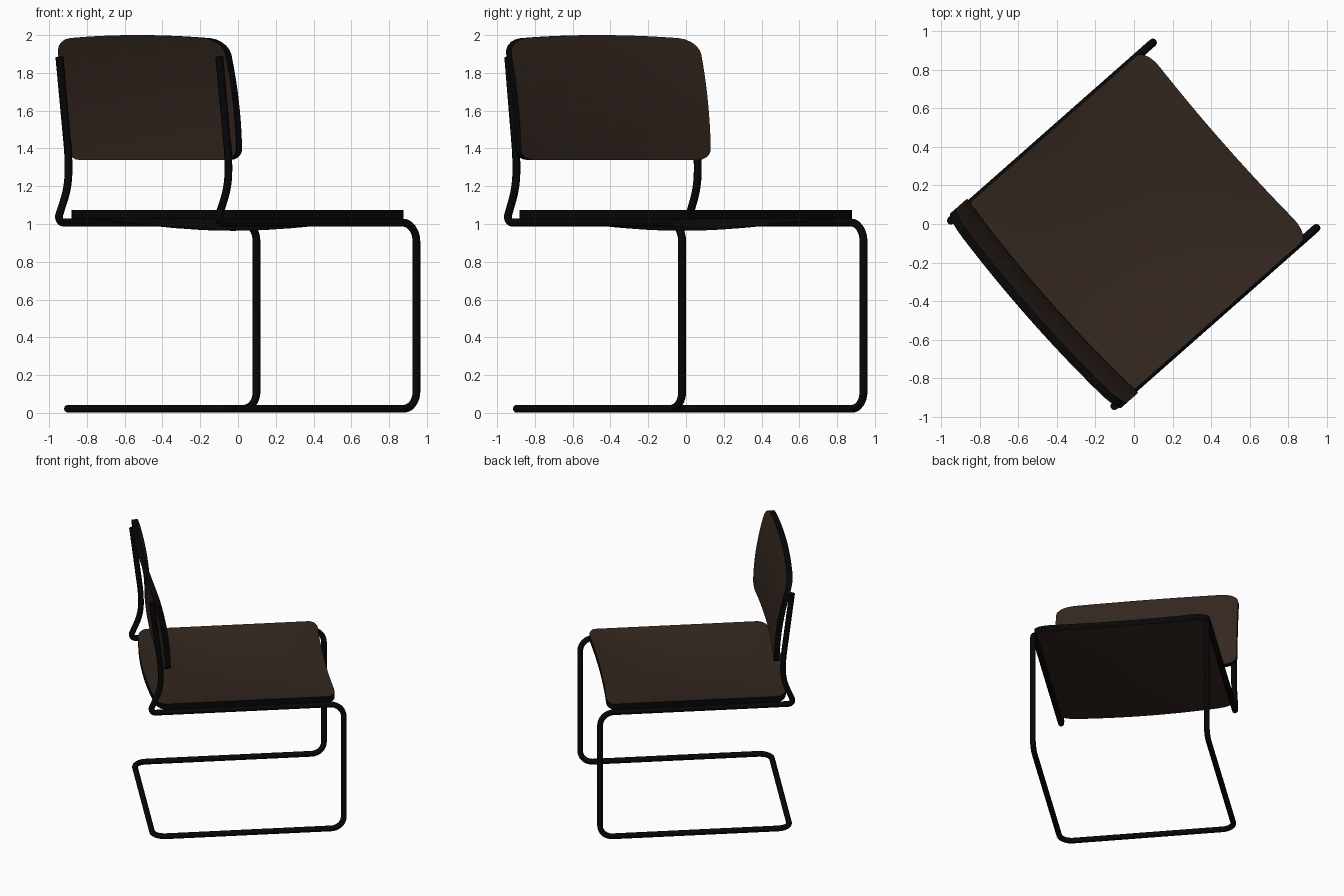
import bpy, math
from mathutils import Vector

if "Cube" in bpy.data.objects:
    bpy.data.objects.remove(bpy.data.objects["Cube"])

TURN = math.radians(-48.6)          # chair is built facing +y, then turned


def material(name, rgb):
    m = bpy.data.materials.new(name)
    m.diffuse_color = (*rgb, 1)
    m.use_nodes = True
    m.node_tree.nodes["Principled BSDF"].inputs["Base Color"].default_value = m.diffuse_color
    return m


brown = material("brown_pad", (0.034, 0.02, 0.014))
black = material("black", (0.002, 0.002, 0.002))


def fillet(p, prev, nxt, r, n=8):
    """Arc of radius r replacing the corner p."""
    d1, d2 = (prev - p).normalized(), (nxt - p).normalized()
    half = d1.angle(d2) / 2
    c = p + (d1 + d2).normalized() * r / math.sin(half)
    trim = r / math.tan(half)
    s, e = (p + d1 * trim - c).normalized(), (p + d2 * trim - c).normalized()
    return [c + s.slerp(e, i / n) * r for i in range(n + 1)]


# Tube frame: one continuous bent tube (y, z, bend radius), mirrored in x
half = [(-.697, 1.885, 0), (-.632, 1.36, 1.0), (-.632, 1.20, .4), (-.715, 1.008, .03),
        (.695, 1.008, .10), (.695, .022, .09), (-.685, .022, .09)]
path = [(Vector((.64, y, z)), r) for y, z, r in half]
path += [(Vector((-p.x, p.y, p.z)), r) for p, r in reversed(path)]
pts = []
for i, (p, r) in enumerate(path):
    pts += fillet(p, path[i - 1][0], path[i + 1][0], r) if r else [p]

cu = bpy.data.curves.new("tube_frame", 'CURVE')
cu.dimensions = '3D'
cu.bevel_depth = .021
cu.bevel_resolution = 3
cu.use_fill_caps = True
sp = cu.splines.new('POLY')
sp.points.add(len(pts) - 1)
for q, p in zip(sp.points, pts):
    q.co = (*p, 1)
sp.use_smooth = True
frame = bpy.data.objects.new("tube_frame", cu)
frame.rotation_euler.z = TURN
cu.materials.append(black)
bpy.context.collection.objects.link(frame)


def pad(name, w, lo, hi, low_corner, high_corner, place, cols=20):
    """Rounded rectangular slab; place(x, v, side) bends it into position."""
    rows = []                                        # (v, half width)
    for k in range(6):
        t = math.pi / 2 * k / 5
        rw, rv = low_corner
        rows.append((lo + rv * (1 - math.cos(t)), w - rw * (1 - math.sin(t))))
    v0, v1 = lo + low_corner[1], hi - high_corner[1]
    rows += [(v0 + (v1 - v0) * k / 10, w) for k in range(1, 10)]
    for k in range(6):
        t = math.pi / 2 * k / 5
        rw, rv = high_corner
        rows.append((hi - rv * (1 - math.sin(t)), w - rw * (1 - math.cos(t))))
    nr, nc = len(rows), cols + 1
    verts = [place(hw * (2 * c / cols - 1), v, side)
             for side in (0, 1) for v, hw in rows for c in range(nc)]
    n, faces = nr * nc, []
    for r in range(nr - 1):
        for c in range(cols):
            q = [r * nc + c, r * nc + c + 1, (r + 1) * nc + c + 1, (r + 1) * nc + c]
            faces.append(q[::-1])
            faces.append([i + n for i in q])
    flat = len(faces)
    rim = [c for c in range(nc)] + [r * nc + cols for r in range(1, nr)]
    rim += [(nr - 1) * nc + c for c in range(cols - 1, -1, -1)]
    rim += [r * nc for r in range(nr - 2, 0, -1)]
    for a, b in zip(rim, rim[1:] + rim[:1]):
        faces.append([a, b, b + n, a + n])
    me = bpy.data.meshes.new(name)
    me.from_pydata(verts, [], faces)
    me.materials.append(brown)
    me.materials.append(black)
    for f in me.polygons[flat:]:
        f.material_index = 1
    ob = bpy.data.objects.new(name, me)
    ob.rotation_euler.z = TURN
    bpy.context.collection.objects.link(ob)
    bpy.context.view_layer.objects.active = ob
    ob.select_set(True)
    bpy.ops.object.shade_smooth_by_angle(angle=math.radians(35))
    ob.select_set(False)
    return ob


# Seat: level rim, dished in the middle, bowed toward the back
def seat_place(x, v, side):
    k, m = 1 - (x / .645) ** 2, max(0, 1 - (v / .65) ** 2)
    bow = .033 - .012 * v / .65
    return (x, v - bow * k, 1.03 + .045 * side - .066 * k * m)


pad("seat", .645, -.65, .645, (.12, .06), (.12, .06), seat_place)


# Backrest: leaning, bowed toward the back, arched top edge
def back_place(x, v, side):
    k = 1 - (x / .67) ** 2
    t = v - 1.34
    y = -.561 - .227 * t * t - .03 * k - .042 * (1 - side)
    return (-x, y, v - .025 * (1 - k) * t / .66)


pad("backrest", .67, 1.34, 2.0, (.08, .06), (.13, .08), back_place)
